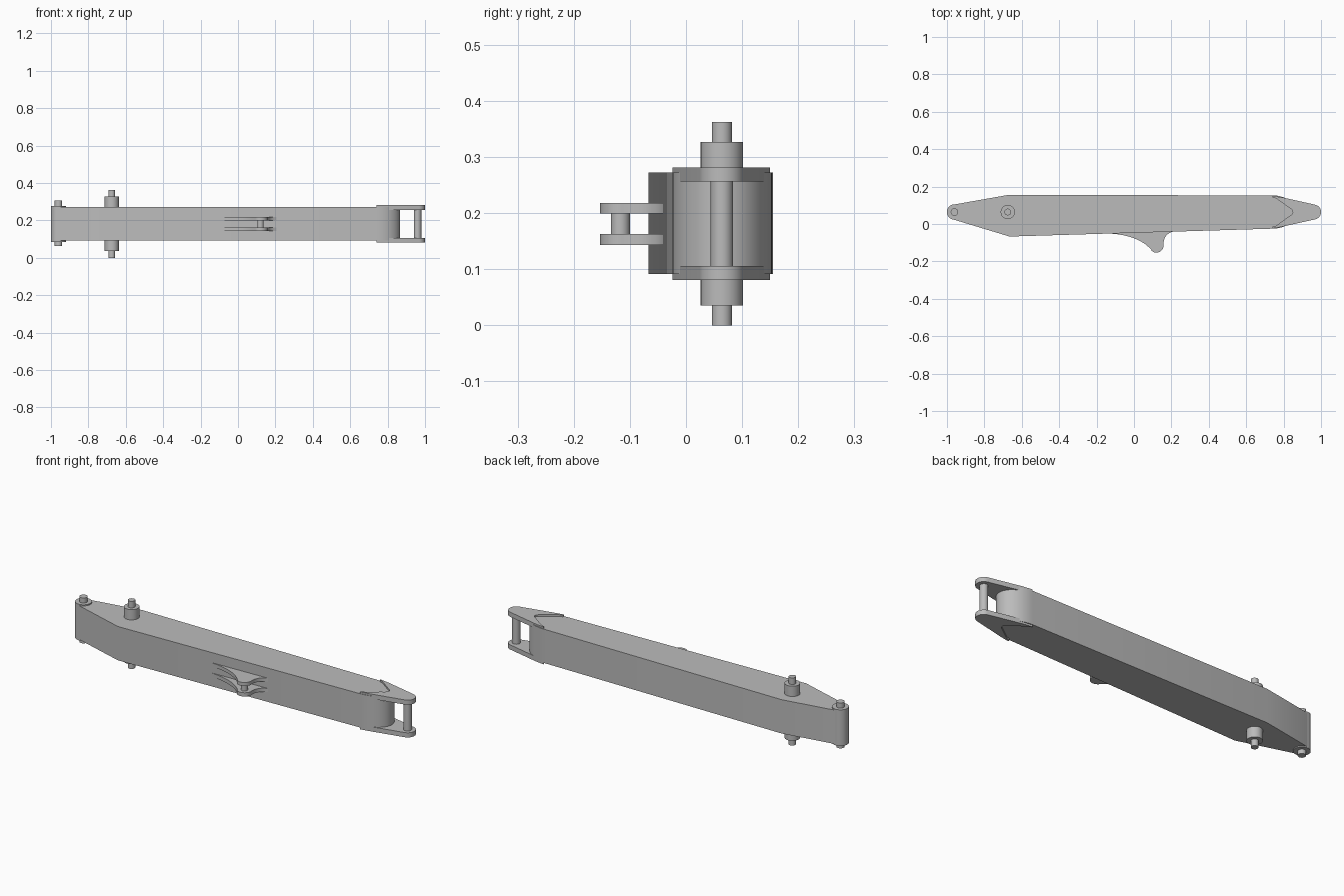
import bpy, bmesh
from math import cos, sin, pi, radians

cube = bpy.data.objects.get("Cube")
if cube:
    bpy.data.objects.remove(cube, do_unlink=True)

steel = bpy.data.materials.new("grey steel")
steel.use_nodes = True
colour = (0.5, 0.5, 0.5, 1)
steel.diffuse_color = colour
steel.node_tree.nodes["Principled BSDF"].inputs["Base Color"].default_value = colour

AXIS = 0.064   # y of the main pin line


def arc(cx, cy, rx, ry, start, end, n=16):
    """Points along an elliptical arc, angles in degrees."""
    angles = [radians(start + (end - start) * i / n) for i in range(n + 1)]
    return [(cx + rx * cos(a), cy + ry * sin(a)) for a in angles]


def bezier(a, b, c, n=10):
    ts = [i / n for i in range(n + 1)]
    return [tuple((1 - t) ** 2 * p + 2 * t * (1 - t) * q + t * t * r
                  for p, q, r in zip(a, b, c)) for t in ts]


def prism(name, outline, z0, z1):
    """Extrude a flat outline upward from z0 to z1."""
    bm = bmesh.new()
    face = bm.faces.new([bm.verts.new((x, y, z0)) for x, y in outline])
    grown = bmesh.ops.extrude_face_region(bm, geom=[face])["geom"]
    top = [v for v in grown if isinstance(v, bmesh.types.BMVert)]
    bmesh.ops.translate(bm, verts=top, vec=(0, 0, z1 - z0))
    bmesh.ops.recalc_face_normals(bm, faces=bm.faces)
    mesh = bpy.data.meshes.new(name)
    bm.to_mesh(mesh)
    bm.free()
    mesh.materials.append(steel)
    obj = bpy.data.objects.new(name, mesh)
    bpy.context.collection.objects.link(obj)
    bpy.ops.object.select_all(action="DESELECT")
    obj.select_set(True)
    bpy.context.view_layer.objects.active = obj
    bpy.ops.object.shade_smooth_by_angle(angle=radians(25))
    return obj


def cylinder(name, x, y, r, z0, z1):
    return prism(name, arc(x, y, r, r, 0, 348.75, 31), z0, z1)


# Main beam: rounded narrow heel, long tapering box, rounded nose
beam = arc(-0.96, AXIS, 0.04, 0.04, 105, 255)
beam += [(-0.665, -0.067)]
beam += arc(0.74, AXIS, 0.127, 0.089, -90, 90, 28)
beam += [(-0.675, 0.155)]
prism("beam", beam, 0.091, 0.272)

# Fork plates: rounded tip, with a V notch at the inner end
fork = arc(0.96, AXIS, 0.04, 0.04, -78, 78)
fork += [(0.79, 0.143), (0.74, 0.15), (0.74, 0.143), (0.76, 0.137)]
fork += bezier((0.825, 0.09), (0.873, AXIS), (0.825, 0.038))
fork += [(0.76, -0.009), (0.74, -0.015), (0.74, -0.024), (0.79, -0.015)]
prism("lower_fork_plate", fork, 0.081, 0.106)
prism("upper_fork_plate", fork, 0.256, 0.281)
cylinder("fork_pin", 0.96, AXIS, 0.02, 0.083, 0.279)

# Pivot pin with its thick collar
cylinder("pivot_pin", -0.675, AXIS, 0.018, 0, 0.362)
cylinder("pivot_collar", -0.675, AXIS, 0.038, 0.035, 0.327)

# Heel pin with thin washer
cylinder("heel_pin", -0.96, AXIS, 0.02, 0.062, 0.305)
cylinder("heel_washer", -0.96, AXIS, 0.041, 0.085, 0.278)

# Cylinder bracket: two swept ears joined by a pin
ear = bezier((-0.15, -0.05), (0.02, -0.055), (0.093, -0.138))
ear += arc(0.12, -0.115, 0.038, 0.038, 225, 360)
ear += bezier((0.157, -0.105), (0.162, -0.052), (0.21, -0.04))
ear += [(0.2, -0.02), (-0.13, -0.03)]
prism("lower_ear", ear, 0.143, 0.163)
prism("upper_ear", ear, 0.199, 0.218)
cylinder("ear_pin", 0.12, -0.117, 0.017, 0.145, 0.216)
